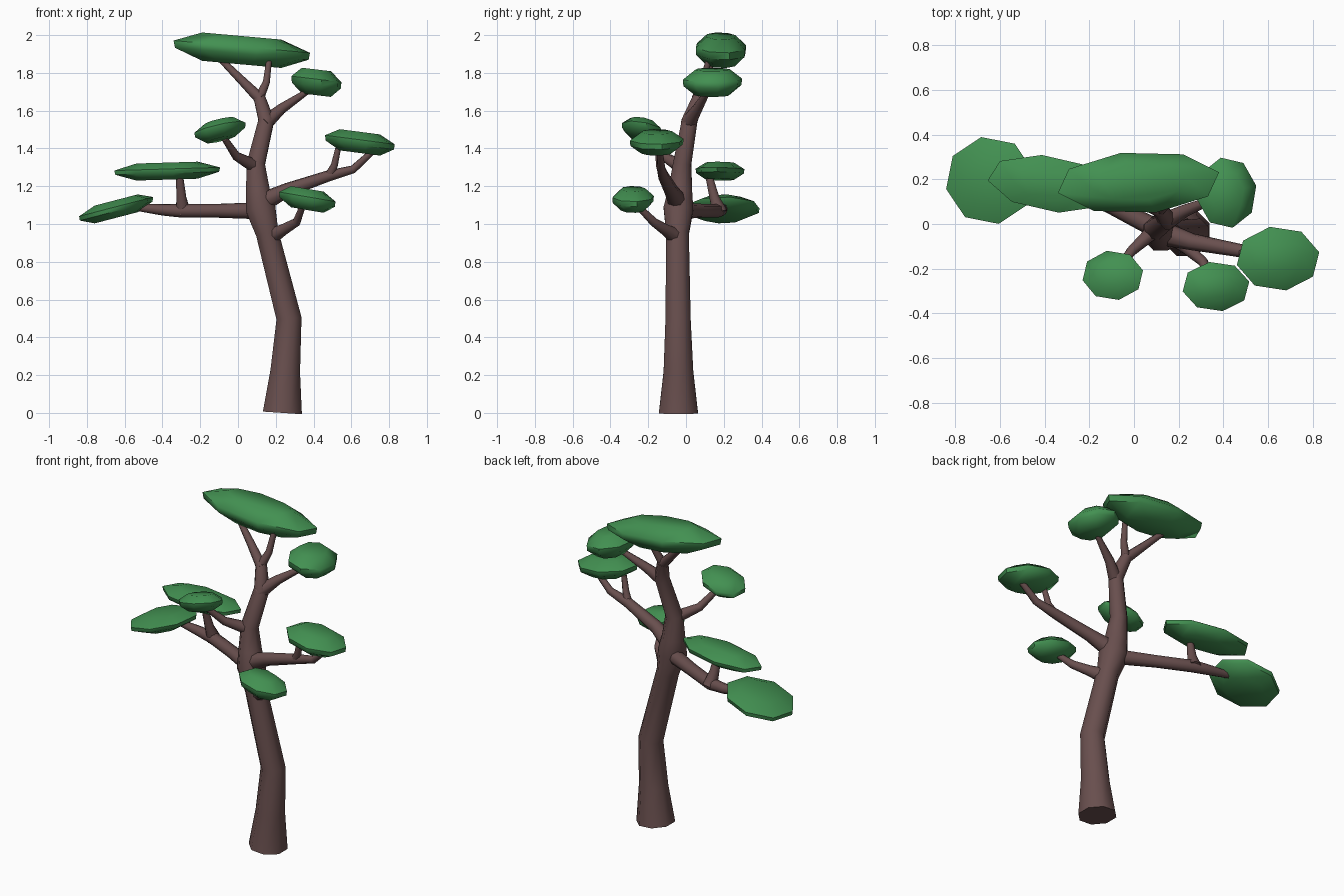
import bpy, bmesh, math
from mathutils import Vector, Matrix

cube = bpy.data.objects.get("Cube")
if cube:
    bpy.data.objects.remove(cube, do_unlink=True)


def material(name, color):
    mat = bpy.data.materials.new(name)
    mat.use_nodes = True
    mat.diffuse_color = (*color, 1)
    mat.node_tree.nodes["Principled BSDF"].inputs["Base Color"].default_value = (*color, 1)
    return mat


bark = material("bark brown", (0.14, 0.078, 0.076))
leaf = material("leaf green", (0.055, 0.28, 0.083))
SIDES = 8


def skin(name, rings, mat, angle):
    """Bridge rings of points into a closed, capped surface."""
    bm = bmesh.new()
    loops = [[bm.verts.new(p) for p in ring] for ring in rings]
    for a, b in zip(loops, loops[1:]):
        for i in range(SIDES):
            j = (i + 1) % SIDES
            bm.faces.new((a[i], a[j], b[j], b[i]))
    bm.faces.new(loops[0][::-1])
    bm.faces.new(loops[-1])
    bmesh.ops.recalc_face_normals(bm, faces=bm.faces)
    mesh = bpy.data.meshes.new(name)
    bm.to_mesh(mesh)
    bm.free()
    mesh.materials.append(mat)
    obj = bpy.data.objects.new(name, mesh)
    bpy.context.collection.objects.link(obj)
    bpy.ops.object.select_all(action='DESELECT')
    obj.select_set(True)
    bpy.context.view_layer.objects.active = obj
    bpy.ops.object.shade_smooth_by_angle(angle=math.radians(angle))
    return obj


def circle(phase=0.5):
    return [Vector((math.cos(t), math.sin(t), 0)) for t in
            (2 * math.pi * (i + phase) / SIDES for i in range(SIDES))]


def limb(name, *points):
    """Tapered tube through (x, y, z, radius) points."""
    centres = [Vector(p[:3]) for p in points]
    dirs = [(b - a).normalized() for a, b in zip(centres, centres[1:])]
    frame, last, rings = Matrix.Identity(3), Vector((0, 0, 1)), []
    for i, c in enumerate(centres):
        tangent = (dirs[max(i - 1, 0)] + dirs[min(i, len(dirs) - 1)]).normalized()
        frame = last.rotation_difference(tangent).to_matrix() @ frame
        last = tangent
        rings.append([c + frame @ (v * points[i][3]) for v in circle()])
    return skin(name, rings, bark, 50)


def foliage(name, centre, size, slope=(0, 0), turn=0):
    """Flattened eight-sided pad, slanted by slope and turned about z."""
    spin = Matrix.Rotation(math.radians(turn), 3, 'Z')
    rings = []
    for r, h in ((0.58, -1), (0.98, -0.25), (1.0, 0.25), (0.58, 1)):
        ring = []
        for v in circle(0.25):
            p = spin @ Vector((v.x * r * size[0], v.y * r * size[1], h * size[2]))
            p.z += p.x * slope[0] + p.y * slope[1]
            ring.append(Vector(centre) + p)
        rings.append(ring)
    return skin(name, rings, leaf, 50)


# Trunk
limb("trunk", (.235, -.04, 0, .112), (.25, -.04, .22, .085), (.27, -.042, .5, .072),
     (.155, -.045, .95, .065), (.12, -.04, 1.08, .085), (.105, -.03, 1.18, .068),
     (.095, -.02, 1.32, .052), (.15, .02, 1.55, .045), (.11, .07, 1.68, .032))

# Crown fork
limb("crown_branch_right", (.12, .06, 1.66, .032), (.02, .10, 1.76, .024), (-.09, .14, 1.87, .017))
limb("crown_branch_left", (.11, .06, 1.66, .028), (.15, .09, 1.75, .02), (.165, .12, 1.87, .016))
limb("upper_left_branch", (.14, .01, 1.53, .042), (.23, .06, 1.61, .028), (.38, .12, 1.71, .014))

# Front right branch
limb("upper_right_branch", (.10, -.02, 1.3, .038), (-.01, -.12, 1.36, .024), (-.07, -.2, 1.45, .017))

# Long right limb and its twig
limb("long_right_limb", (.12, -.03, 1.07, .045), (-.1, .08, 1.07, .037), (-.29, .17, 1.07, .037),
     (-.40, .19, 1.075, .03), (-.55, .2, 1.09, .018))
limb("right_twig", (-.29, .18, 1.06, .042), (-.30, .15, 1.14, .028), (-.31, .12, 1.26, .02))

# Long left limb and its twig
limb("long_left_limb", (.12, -.04, 1.11, .055), (.26, -.08, 1.18, .038), (.48, -.12, 1.255, .03),
     (.61, -.13, 1.29, .022), (.73, -.14, 1.4, .016))
limb("left_twig", (.48, -.12, 1.25, .026), (.51, -.14, 1.31, .02), (.53, -.15, 1.4, .016))

# Low front branch
limb("low_left_branch", (.15, -.03, .92, .05), (.24, -.11, .97, .03), (.31, -.17, 1.01, .023),
     (.34, -.25, 1.09, .017))

# Foliage pads
foliage("crown_foliage", (.02, .185, 1.92), (.37, .14, .075), (-.09, 0), 3)
foliage("upper_left_foliage", (.415, .14, 1.75), (.135, .16, .068), (-.12, 0))
foliage("upper_right_foliage", (-.095, -.23, 1.497), (.138, .112, .05), (.22, -.17))
foliage("middle_right_foliage", (-.375, .18, 1.28), (.285, .125, .045), (.03, 0), -8)
foliage("low_right_foliage", (-.645, .195, 1.08), (.2, .198, .047), (.26, 0))
foliage("middle_left_foliage", (.645, -.155, 1.432), (.188, .145, .056), (-.13, 0))
foliage("low_left_foliage", (.367, -.28, 1.13), (.152, .112, .056), (-.17, 0))
